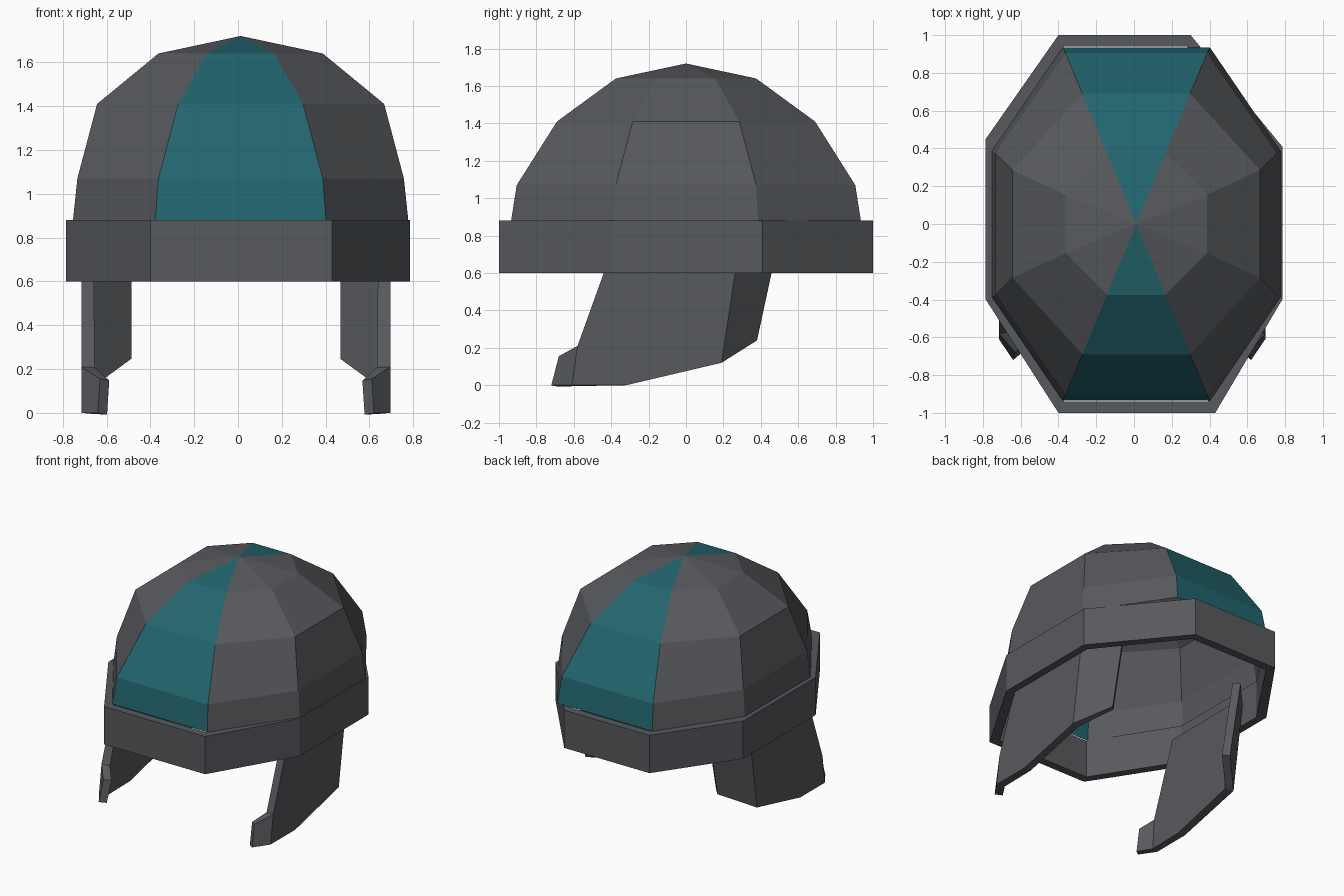
import bpy
import bmesh

if "Cube" in bpy.data.objects:
    bpy.data.objects.remove(bpy.data.objects["Cube"])


def material(name, color):
    m = bpy.data.materials.new(name)
    m.diffuse_color = color
    m.use_nodes = True
    m.node_tree.nodes["Principled BSDF"].inputs["Base Color"].default_value = m.diffuse_color
    return m


STEEL = material("dark_steel", (0.095, 0.10, 0.11, 1))
TEAL = material("teal_paint", (0.016, 0.13, 0.155, 1))


def make_object(name, verts, faces, mat, recalc=True):
    mesh = bpy.data.meshes.new(name)
    mesh.from_pydata(verts, [], faces)
    bm = bmesh.new()
    bm.from_mesh(mesh)
    loose = [v for v in bm.verts if not v.link_faces]
    bmesh.ops.delete(bm, geom=loose, context='VERTS')
    if recalc:
        bmesh.ops.recalc_face_normals(bm, faces=bm.faces)
    bm.to_mesh(mesh)
    bm.free()
    mesh.materials.append(mat)
    ob = bpy.data.objects.new(name, mesh)
    bpy.context.collection.objects.link(ob)
    return ob


def octagon(x, y, cx, cy, z, ox=0.0):
    # counter-clockwise, edge 0 is the front one
    pts = [(-cx, -y), (cx, -y), (x, -cy), (x, cy), (cx, y), (-cx, y), (-x, cy), (-x, -cy)]
    return [(px + ox, py, z) for px, py in pts]


# Dome: faceted open shell, front and back panels painted
levels = [(0.765, 0.935, 0.39, 0.385, 0.88), (0.745, 0.905, 0.375, 0.375, 1.07),
          (0.655, 0.69, 0.285, 0.285, 1.41), (0.375, 0.375, 0.155, 0.155, 1.64)]
verts = []
for lv in levels:
    verts += octagon(*lv, ox=0.012)
apex = len(verts)
verts.append((0.012, 0, 1.72))


def panel(i):
    j = (i + 1) % 8
    faces = [(8 * k + i, 8 * k + j, 8 * k + 8 + j, 8 * k + 8 + i) for k in range(3)]
    return faces + [(24 + i, 24 + j, apex)]


for name, sides, mat in (("front_painted_panel", [0], TEAL), ("back_painted_panel", [4], TEAL),
                         ("right_dome_panels", [1, 2, 3], STEEL),
                         ("left_dome_panels", [5, 6, 7], STEEL)):
    make_object(name, verts, [f for i in sides for f in panel(i)], mat, recalc=False)

# Brow band: slightly uneven thick octagonal ring
outer = [(-0.40, -1), (0.43, -1), (0.785, -0.40), (0.785, 0.41),
         (0.30, 1), (-0.40, 1), (-0.785, 0.45), (-0.785, -0.40)]
inner = [(-0.37, -0.94), (0.39, -0.94), (0.73, -0.375), (0.73, 0.38),
         (0.28, 0.94), (-0.37, 0.94), (-0.73, 0.41), (-0.73, -0.375)]
loops = [(outer, 0.60), (outer, 0.88), (inner, 0.88), (inner, 0.60)]
verts = [(x, y, z) for ring, z in loops for x, y in ring]
faces = [(8 * k + i, 8 * k + (i + 1) % 8, 8 * ((k + 1) % 4) + (i + 1) % 8, 8 * ((k + 1) % 4) + i)
         for k in range(4) for i in range(8)]
make_object("brow_band", verts, faces, STEEL)

# Cheek guards: flat plate with a front tip and a rear flap folded inward
guard = [(0.62, -0.68, 0.155), (0.63, -0.72, 0.0),
         (0.705, -0.58, 0.21), (0.705, -0.61, 0.0),
         (0.705, -0.32, 0.0), (0.705, 0.19, 0.12),
         (0.705, 0.285, 0.75), (0.705, -0.386, 0.75),
         (0.515, 0.38, 0.24), (0.515, 0.49, 0.75)]
plates = [(1, 3, 2, 0), (3, 4, 5, 6, 7, 2), (5, 8, 9, 6)]
for name, s in (("right_cheek_guard", 1), ("left_cheek_guard", -1)):
    ob = make_object(name, [(s * x - 0.01, y, z) for x, y, z in guard],
                     [f if s > 0 else f[::-1] for f in plates], STEEL, recalc=False)
    mod = ob.modifiers.new("thickness", 'SOLIDIFY')
    mod.thickness = 0.055
    mod.offset = -1
    mod.use_even_offset = True
